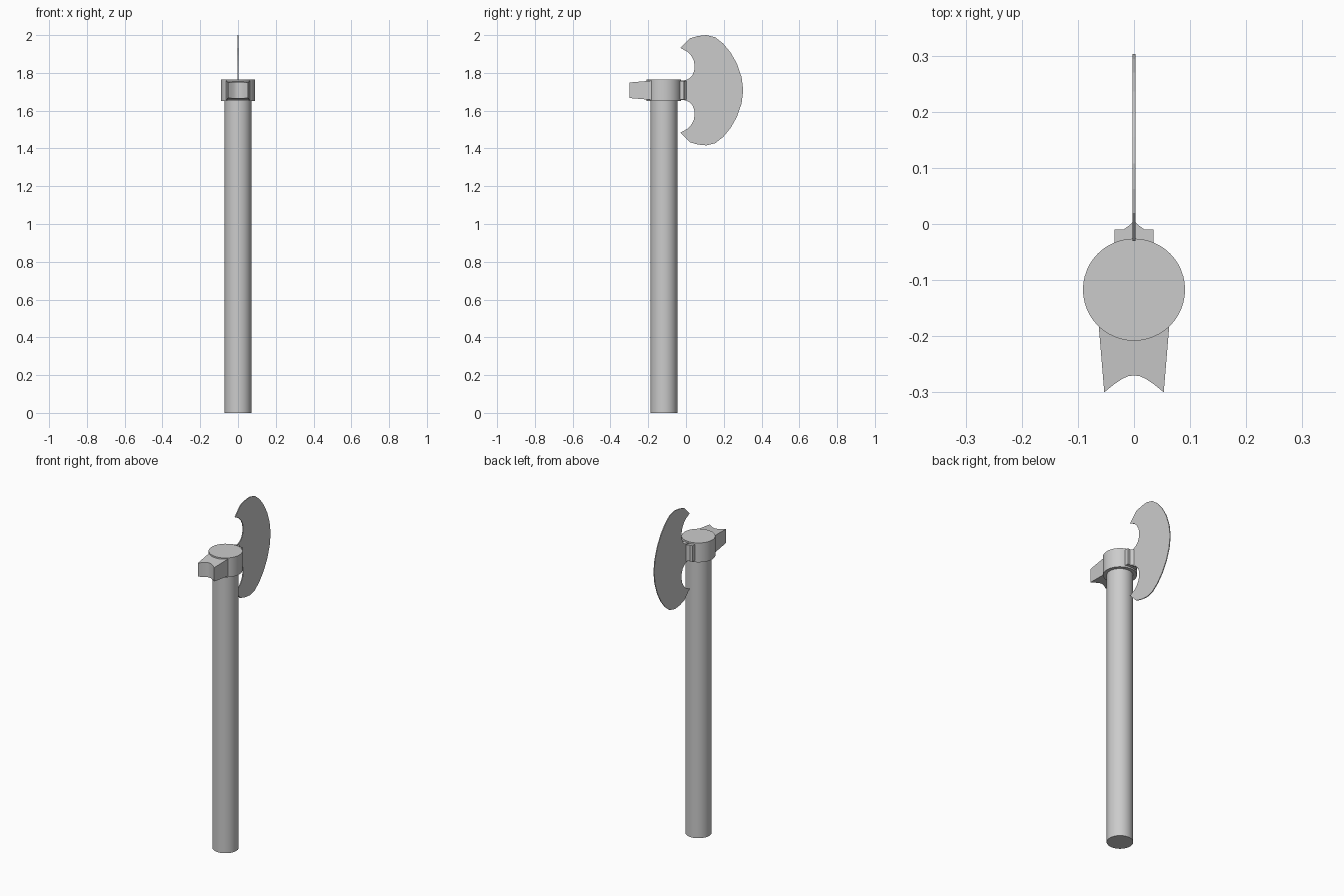
import bpy, bmesh
from mathutils import Vector

if "Cube" in bpy.data.objects:
    bpy.data.objects.remove(bpy.data.objects["Cube"])

AXIS_Y = -0.117   # centre line of the shaft
MID_Z = 1.708     # mid height of the axe head


def add_mesh(name, bm, smooth=True):
    bmesh.ops.recalc_face_normals(bm, faces=bm.faces)
    me = bpy.data.meshes.new(name)
    bm.to_mesh(me)
    bm.free()
    ob = bpy.data.objects.new(name, me)
    bpy.context.collection.objects.link(ob)
    if smooth:
        bpy.ops.object.select_all(action='DESELECT')
        ob.select_set(True)
        bpy.context.view_layer.objects.active = ob
        bpy.ops.object.shade_smooth_by_angle()
    return ob


def cylinder(name, radius, z0, z1):
    bpy.ops.mesh.primitive_cylinder_add(vertices=48, radius=radius, depth=z1 - z0,
                                        location=(0, AXIS_Y, (z0 + z1) / 2))
    ob = bpy.context.object
    ob.name = name
    bpy.ops.object.shade_smooth_by_angle()
    return ob


def extrude(name, points, direction):
    bm = bmesh.new()
    face = bm.faces.new([bm.verts.new(p) for p in points])
    res = bmesh.ops.extrude_face_region(bm, geom=[face], use_keep_orig=True)
    moved = [v for v in res['geom'] if isinstance(v, bmesh.types.BMVert)]
    bmesh.ops.translate(bm, verts=moved, vec=Vector(direction))
    return bm


# shaft and collar
cylinder("shaft", 0.071, 0, 1.67)
cylinder("collar", 0.091, 1.65, 1.765)

# poll: tapered block with a scooped striking face
half = [(0.066, -0.15), (0.063, -0.18), (0.053, -0.30), (0.036, -0.286),
        (0.021, -0.276), (0.010, -0.271)]
outline = half + [(0, -0.270)] + [(-x, y) for x, y in reversed(half)]
bm = extrude("poll", [(x, y, -0.5) for x, y in outline], (0, 0, 1))
for v in bm.verts:
    t = (v.co.y + 0.18) / -0.12
    v.co.z = MID_Z + (1 if v.co.z > 0 else -1) * (0.051 - 0.010 * t)
add_mesh("poll", bm)

# blade socket: small block with a pointed rib holding the blade
half = [(0.035, -0.06), (0.035, -0.010), (0.019, -0.010), (0.009, -0.003)]
outline = half + [(0, 0.005)] + [(-x, y) for x, y in reversed(half)]
bm = extrude("blade_socket", [(x, y, MID_Z - 0.048) for x, y in outline], (0, 0, 0.096))
add_mesh("blade_socket", bm, smooth=False)

# crescent blade: upper half of the outline, mirrored downwards
upper = [(-0.03, 0.050), (0.0, 0.054), (0.018, 0.063), (0.034, 0.080), (0.043, 0.102),
         (0.046, 0.128), (0.041, 0.158), (0.027, 0.184), (0.008, 0.204), (-0.03, 0.224),
         (0.020, 0.275), (0.062, 0.287), (0.108, 0.292), (0.155, 0.280), (0.197, 0.247),
         (0.236, 0.200), (0.270, 0.140), (0.294, 0.070)]
outline = upper + [(0.303, 0)] + [(y, -z) for y, z in reversed(upper)]
bm = extrude("blade", [(-0.0025, y, MID_Z + z) for y, z in outline], (0.005, 0, 0))
add_mesh("blade", bm, smooth=False)
